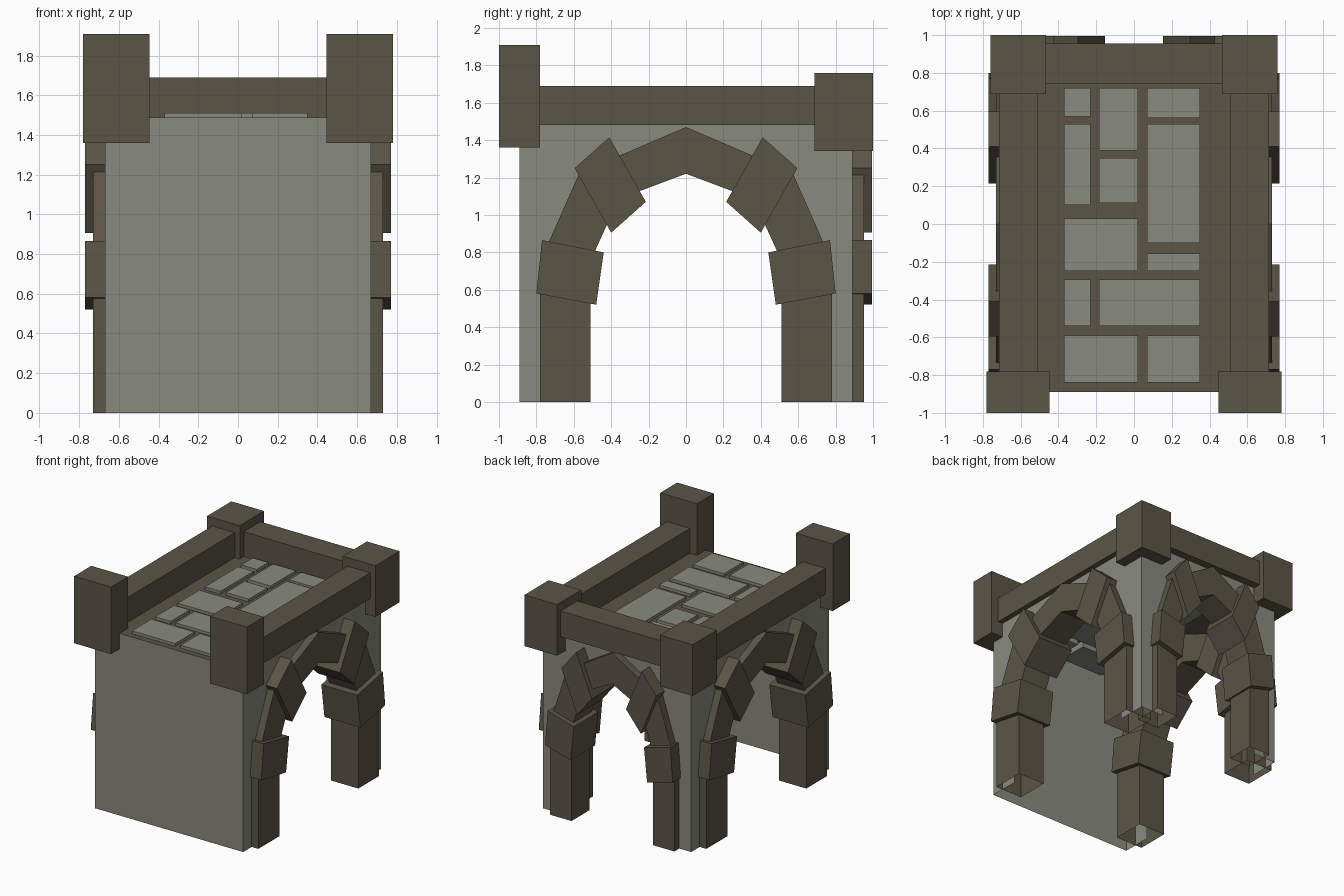
import bpy, bmesh

if "Cube" in bpy.data.objects:
    bpy.data.objects.remove(bpy.data.objects["Cube"])

def material(name, rgb):
    m = bpy.data.materials.new(name)
    m.diffuse_color = (*rgb, 1)
    m.use_nodes = True
    m.node_tree.nodes["Principled BSDF"].inputs["Base Color"].default_value = m.diffuse_color
    return m

DARK = material("dark_stone", (0.104, 0.091, 0.062))
LIGHT = material("light_stone", (0.25, 0.253, 0.205))

def finish(name, bm, *mats):
    bmesh.ops.remove_doubles(bm, verts=bm.verts, dist=1e-5)
    bmesh.ops.recalc_face_normals(bm, faces=bm.faces)
    me = bpy.data.meshes.new(name)
    bm.to_mesh(me)
    bm.free()
    for m in mats:
        me.materials.append(m)
    ob = bpy.data.objects.new(name, me)
    bpy.context.collection.objects.link(ob)
    return ob

def box(name, x0, x1, y0, y1, z0, z1, mat):
    bm = bmesh.new()
    bmesh.ops.create_cube(bm, size=1)
    for v in bm.verts:
        v.co = ((x0 + x1) / 2 + v.co.x * (x1 - x0),
                (y0 + y1) / 2 + v.co.y * (y1 - y0),
                (z0 + z1) / 2 + v.co.z * (z1 - z0))
    return finish(name, bm, mat)

def prism(name, pts, d0, d1, place, open_bottom=False):
    """Extrude a (u, z) outline between depths d0 and d1."""
    bm = bmesh.new()
    a = [bm.verts.new(place(u, d0, z)) for u, z in pts]
    b = [bm.verts.new(place(u, d1, z)) for u, z in pts]
    bm.faces.new(a)
    bm.faces.new(b[::-1])
    n = len(pts)
    for i in range(n):
        j = (i + 1) % n
        if open_bottom and pts[i][1] == 0 and pts[j][1] == 0:
            continue
        bm.faces.new((a[i], a[j], b[j], b[i]))
    return finish(name, bm, DARK)

def both(half):
    """Mirror a half outline running from the foot to the crown."""
    return half + [(-u, z) for u, z in half[-2::-1]]

# Arch outlines shared by the sides and the back
OUTER = both([(0.78, 0), (0.78, 0.75), (0.57, 1.225), (0, 1.47)])
INNER = both([(0.51, 0), (0.51, 0.755), (0.36, 1.085), (0, 1.22)])
MIDDLE = both([(0.64, 0), (0.64, 0.75), (0.46, 1.15), (0, 1.34)])
LOW_STONE = [(0.80, 0.58), (0.77, 0.865), (0.44, 0.80), (0.48, 0.52)]
HIGH_STONE = [(0.595, 1.25), (0.41, 1.415), (0.215, 1.07), (0.40, 0.905)]

def arch(name, place, ring, stone):
    prism(name + "_ring", OUTER + INNER[::-1], *ring, place, True)
    for s, end in ((1, "a"), (-1, "b")):
        for part, pts in (("low", LOW_STONE), ("high", HIGH_STONE)):
            prism(f"{name}_{part}_stone_{end}", [(s * u, z) for u, z in pts], *stone, place)

BACK = 0.72  # the back arch is narrower
arch("right_arch", lambda u, d, z: (d, u, z), (0.485, 0.73), (0.445, 0.77))
arch("left_arch", lambda u, d, z: (-d, u, z), (0.485, 0.73), (0.445, 0.77))
arch("back_arch", lambda u, d, z: (u * BACK, d, z), (0.72, 0.953), (0.68, 0.995))

# Wall shell: solid front, arched sides and back, dark roof deck
W, D, H = 0.67, 0.89, 1.487
bm = bmesh.new()

def sheet(pts, index=0):
    f = bm.faces.new([bm.verts.new(p) for p in pts])
    f.material_index = index

def outline(half, scale):
    return ([(-half, 0), (-half, H), (half, H), (half, 0)]
            + [(u * scale, z) for u, z in MIDDLE])

sheet([(-W, -D, 0), (W, -D, 0), (W, -D, H), (-W, -D, H)])
for s in (1, -1):
    sheet([(s * W, u, z) for u, z in outline(D, 1)])
sheet([(u, D, z) for u, z in outline(W, BACK)])
sheet([(-W, -D, H), (W, -D, H), (W, D, H), (-W, D, H)], 1)
finish("wall_shell", bm, LIGHT, DARK)

# Parapet beams and corner posts
for s, side in ((1, "right"), (-1, "left")):
    def mirrored(name, x0, x1, *rest):
        box(f"{side}_{name}", min(s * x0, s * x1), max(s * x0, s * x1), *rest, DARK)
    mirrored("beam", 0.51, 0.715, -0.79, 0.70, 1.48, 1.69)
    mirrored("front_post", 0.447, 0.78, -1.0, -0.78, 1.36, 1.908)
    mirrored("back_post", 0.465, 0.76, 0.687, 1.0, 1.342, 1.76)
box("back_beam", -0.48, 0.48, 0.74, 0.955, 1.48, 1.69, DARK)

# Paving slabs on the deck: x0, x1, y0, y1
slabs = [
    (-.37, -.23, .57, .72), (-.37, -.23, .10, .53), (-.185, .02, .39, .72),
    (-.185, .02, .11, .35), (.07, .35, .56, .72), (.07, .35, -.10, .53),
    (-.37, .02, -.25, .03), (.07, .35, -.25, -.155), (-.37, -.23, -.54, -.295),
    (-.185, .35, -.54, -.295), (-.37, .02, -.84, -.59), (.07, .35, -.84, -.59),
]
for i, r in enumerate(slabs):
    box(f"paving_slab_{i + 1}", *r, 1.43, 1.51, LIGHT)
